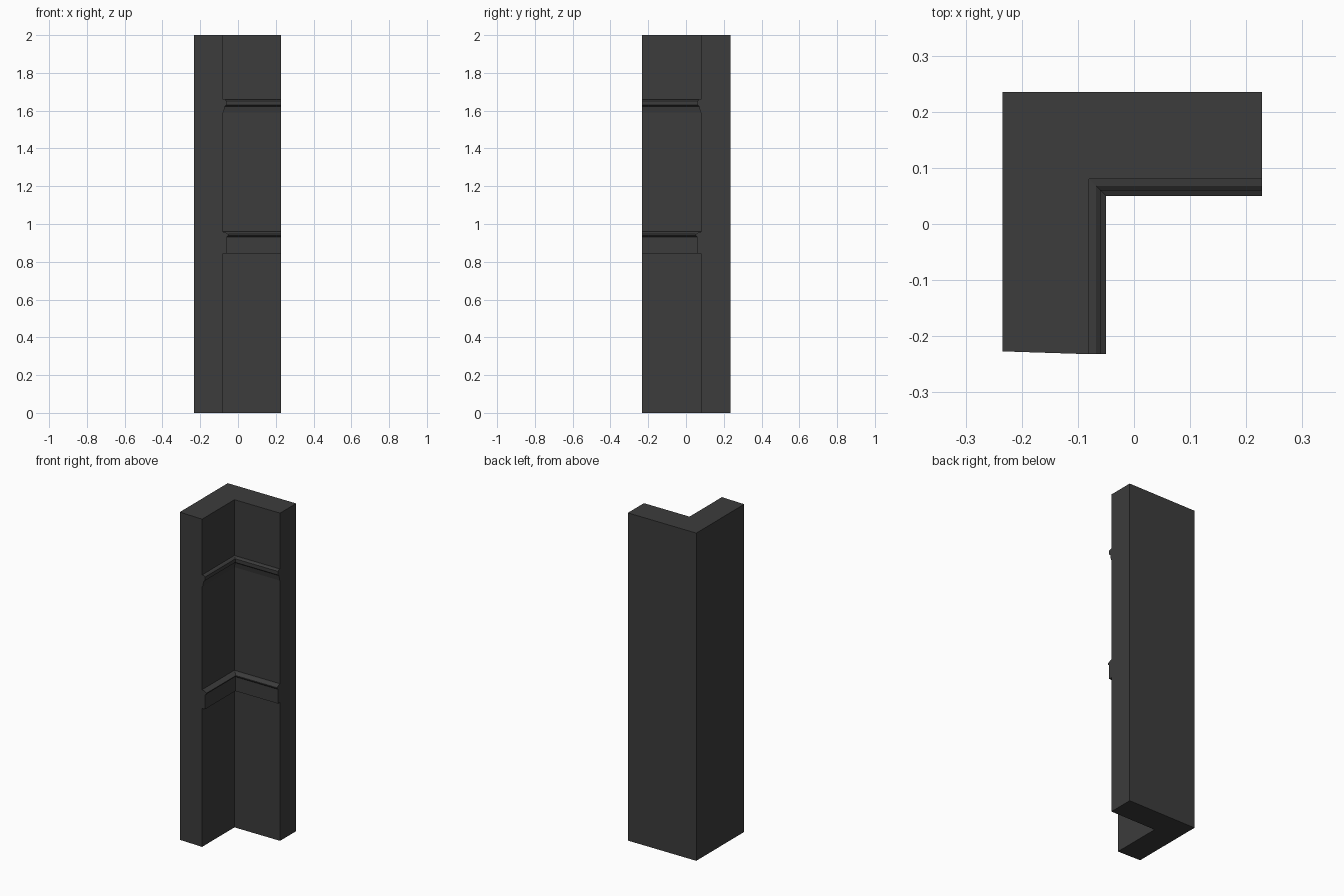
import bpy, bmesh

cube = bpy.data.objects.get("Cube")
if cube:
    bpy.data.objects.remove(cube, do_unlink=True)

mat = bpy.data.materials.new("charcoal")
mat.use_nodes = True
COLOR = (0.045, 0.045, 0.045, 1)
mat.diffuse_color = COLOR
mat.node_tree.nodes["Principled BSDF"].inputs["Base Color"].default_value = COLOR

INNER, END_X, END_Y = 0.08, 0.228, -0.232


def finish(name, bm):
    bmesh.ops.recalc_face_normals(bm, faces=bm.faces)
    mesh = bpy.data.meshes.new(name)
    bm.to_mesh(mesh)
    bm.free()
    mesh.materials.append(mat)
    obj = bpy.data.objects.new(name, mesh)
    bpy.context.collection.objects.link(obj)


def corner_post():
    # L-shaped outline raised to full height
    outline = [(-0.234, 0.235), (-0.234, -0.227), (-INNER, END_Y),
               (-INNER, INNER), (END_X, INNER), (END_X, 0.235)]
    bm = bmesh.new()
    face = bm.faces.new([bm.verts.new((x, y, 0)) for x, y in outline])
    top = bmesh.ops.extrude_face_region(bm, geom=[face])["geom"]
    verts = [v for v in top if isinstance(v, bmesh.types.BMVert)]
    bmesh.ops.translate(bm, verts=verts, vec=(0, 0, 2))
    finish("corner_post", bm)


def moulding(name, profile):
    # Sweep (depth, height) along both inner walls with a mitred corner
    bm = bmesh.new()
    rings = [[], [], []]
    for d, z in profile:
        path = [(-INNER + d, END_Y), (-INNER + d, INNER - d), (END_X, INNER - d)]
        for ring, (x, y) in zip(rings, path):
            ring.append(bm.verts.new((x, y, z)))
    n = len(profile)
    for a, b in zip(rings, rings[1:]):
        for i in range(n):
            j = (i + 1) % n
            bm.faces.new((a[i], a[j], b[j], b[i]))
    bm.faces.new(rings[0])
    bm.faces.new(rings[2])
    finish(name, bm)


corner_post()
moulding("upper_moulding", [(-0.005, 1.66), (0.012, 1.658), (0.02, 1.652),
                            (0.02, 1.63), (0.01, 1.622), (0.004, 1.59),
                            (-0.005, 1.59)])
moulding("lower_moulding", [(-0.005, 0.96), (0.01, 0.957), (0.03, 0.946),
                            (0.03, 0.94), (0.02, 0.932), (0.02, 0.845),
                            (-0.005, 0.845)])
